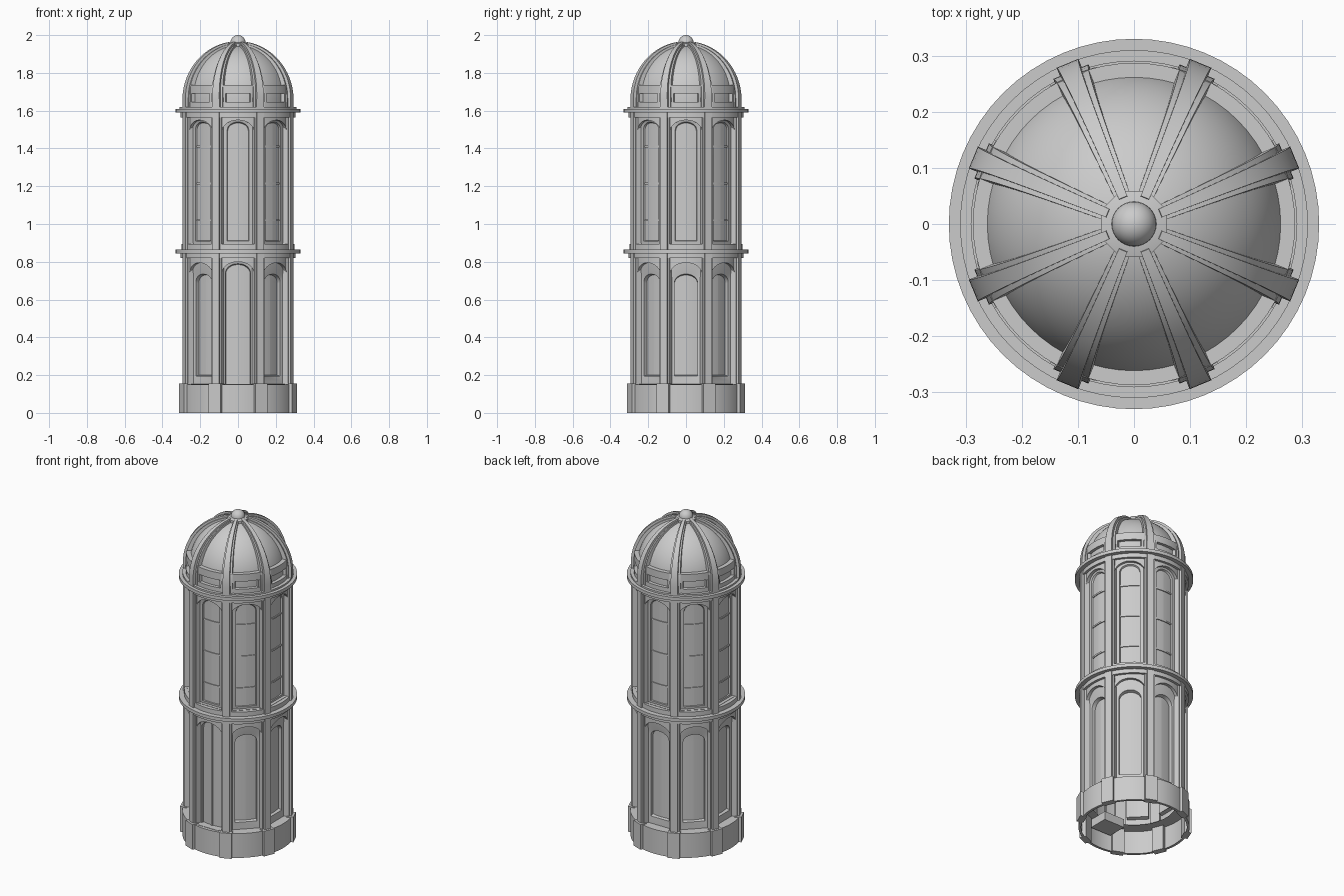
import bpy, math
from math import sin, cos, pi, radians

if "Cube" in bpy.data.objects:
    bpy.data.objects.remove(bpy.data.objects["Cube"])

BAYS = [-pi / 2 + k * pi / 4 for k in range(8)]
RIBS = [a + pi / 8 for a in BAYS]


def make(name, verts, faces, angle=35):
    me = bpy.data.meshes.new(name)
    me.from_pydata(verts, [], faces)
    me.update()
    ob = bpy.data.objects.new(name, me)
    bpy.context.collection.objects.link(ob)
    bpy.ops.object.select_all(action='DESELECT')
    ob.select_set(True)
    bpy.context.view_layer.objects.active = ob
    bpy.ops.object.shade_smooth_by_angle(angle=radians(angle))
    return ob


def lathe(name, profile, n=64, start=0.0, angle=35):
    """Spin (r, z) points, listed bottom to top on the outside."""
    m = len(profile)
    verts = [(r * cos(start + 2 * pi * i / n), r * sin(start + 2 * pi * i / n), z)
             for i in range(n) for r, z in profile]
    faces = []
    for i in range(n):
        j = (i + 1) % n
        for k in range(m - 1):
            faces.append((i * m + k, j * m + k, j * m + k + 1, i * m + k + 1))
    return make(name, verts, faces, angle)


def ring(name, r0, r1, z0, z1):
    return lathe(name, [(r0, z0), (r1, z0), (r1, z1), (r0, z1)])


def radial_bar(name, rows, angles):
    """Sweep a rectangular section; rows are (r_out, z_out, r_in, z_in, half_width)."""
    verts, faces = [], []
    for a in angles:
        b = len(verts)
        for ro, zo, ri, zi, h in rows:
            for r, t, z in ((ri, -h, zi), (ro, -h, zo), (ro, h, zo), (ri, h, zi)):
                verts.append((r * cos(a) - t * sin(a), r * sin(a) + t * cos(a), z))
        for k in range(len(rows) - 1):
            for i in range(4):
                j = (i + 1) % 4
                p = b + 4 * k
                faces.append((p + i, p + j, p + 4 + j, p + 4 + i))
        e = len(verts) - 4
        faces += [(b + 3, b + 2, b + 1, b), (e, e + 1, e + 2, e + 3)]
    return make(name, verts, faces)


def pillar(name, ro, ri, z0, z1, h, angles=RIBS):
    return radial_bar(name, [(ro, z0, ri, z0, h), (ro, z1, ri, z1, h)], angles)


def outline(hw, sill, top, scale=1.0):
    """Arched opening as (u, z), left foot over the arch to right foot."""
    rise = hw * 0.75
    pts = [(-hw, sill)]
    pts += [(-hw * cos(pi * i / 16), top - rise + rise * sin(pi * i / 16)) for i in range(17)]
    pts.append((hw, sill))
    return [(u * scale, z) for u, z in pts]


def arched_bays(name, angles, z0, z1, sections):
    """Curved wall bays with an opening stepping inwards; sections are (hw, sill, top, r)."""
    r = sections[0][3]
    w = r * pi / 8
    hw = sections[0][0]
    first = outline(*sections[0][:3])
    rect = [(-w, z0)] + [(u * w / hw, z1) for u, z in first[1:-1]] + [(w, z0)]
    loops = [(rect, r)] + [(outline(*s[:3]), s[3]) for s in sections]
    loops += [(outline(*sections[-1][:3], f), sections[-1][3]) for f in (0.5, 0.0)]
    n = len(rect)
    verts, faces = [], []
    for a in angles:
        b = len(verts)
        for pts, rad in loops:
            verts += [(rad * cos(a + u / rad), rad * sin(a + u / rad), z) for u, z in pts]
        for k in range(len(loops) - 1):
            # the last two strips only fill the pane, so they stay open at the foot
            for i in range(n if k < len(loops) - 3 else n - 1):
                j = (i + 1) % n
                p, q = b + k * n, b + (k + 1) * n
                faces.append((p + i, q + i, q + j, p + j))
    return make(name, verts, faces)


def arc_bars(name, angles, hw, r0, r1, z0, z1, n=6):
    """Short curved bars centred on each bay."""
    verts, faces = [], []
    for a in angles:
        b = len(verts)
        for i in range(n + 1):
            t = a + (2 * i / n - 1) * hw / r1
            verts += [(r * cos(t), r * sin(t), z) for r, z in ((r0, z0), (r1, z0), (r1, z1), (r0, z1))]
        for i in range(n):
            p = b + 4 * i
            for k in range(3):
                faces.append((p + k, p + 4 + k, p + 5 + k, p + k + 1))
    return make(name, verts, faces)


# hollow plinth with blocks under the pilasters
lathe("plinth", [(0.295, 0.0), (0.31, 0.0), (0.31, 0.15), (0.235, 0.15)])
pillar("plinth_blocks", 0.324, 0.285, 0.0, 0.155, 0.035)
pillar("door_threshold", 0.29, 0.17, 0.10, 0.152, 0.07, [BAYS[0]])

# lower storey: a door at the front, niches on the other seven sides
arched_bays("lower_niches", BAYS[1:], 0.15, 0.85,
            [(0.088, 0.153, 0.795, 0.29), (0.088, 0.153, 0.795, 0.272),
             (0.075, 0.165, 0.765, 0.268), (0.062, 0.195, 0.735, 0.262),
             (0.062, 0.2, 0.73, 0.24)])
arched_bays("door_bay", BAYS[:1], 0.15, 0.85,
            [(0.088, 0.153, 0.80, 0.29), (0.088, 0.153, 0.80, 0.268),
             (0.068, 0.153, 0.79, 0.265), (0.065, 0.153, 0.785, 0.25)])
pillar("door_seam", 0.256, 0.24, 0.152, 0.78, 0.005, [BAYS[0]])

# upper storey windows with glazing bars
arched_bays("upper_windows", BAYS, 0.85, 1.6,
            [(0.088, 0.895, 1.55, 0.29), (0.088, 0.895, 1.55, 0.272),
             (0.058, 0.91, 1.54, 0.268), (0.055, 0.912, 1.535, 0.258)])
for i, z in enumerate((1.02, 1.215, 1.41)):
    arc_bars(f"glazing_bar_{i + 1}", BAYS, 0.055, 0.25, 0.263, z - 0.005, z + 0.005)

# pilasters in two layers
pillar("pilaster_backs", 0.298, 0.25, 0.15, 1.6, 0.029)
pillar("pilasters", 0.31, 0.27, 0.15, 1.6, 0.02)

# string course and cornice
for name, z in (("string_course", 0.855), ("cornice", 1.6)):
    ring(name, 0.26, 0.33, z - 0.01, z + 0.01)
    ring(name + "_underside", 0.26, 0.305, z - 0.035, z - 0.01)
ring("string_course_upper_step", 0.262, 0.3, 0.865, 0.893)

# dome drum, band and shell
ring("dome_step", 0.26, 0.31, 1.61, 1.62)
ring("dome_foot", 0.26, 0.291, 1.62, 1.645)
ring("dome_band", 0.26, 0.287, 1.69, 1.735)
shell = [(0.27, 1.61)]
shell += [(0.27 * cos(pi * i / 40), 1.665 + 0.282 * sin(pi * i / 40)) for i in range(21)]
lathe("dome_shell", shell)
pillar("drum_shoulders", 0.285, 0.25, 1.62, 1.69, 0.045)


def dome_rib(name, ro, zo, h0, h1):
    rows = [(ro, 1.61, 0.25, 1.61, h0)]
    for i in range(19):
        a = radians(80.5) * i / 18
        rows.append((ro * cos(a), 1.66 + zo * sin(a), 0.25 * cos(a), 1.66 + 0.26 * sin(a),
                     h0 + (h1 - h0) * i / 18))
    return radial_bar(name, rows, RIBS)


# dome ribs in two layers
dome_rib("rib_backs", 0.294, 0.296, 0.034, 0.014)
dome_rib("ribs", 0.31, 0.307, 0.021, 0.008)

# crown collar and ball finial
lathe("crown_collar", [(0.064, 1.92), (0.064, 1.955), (0.04, 1.962), (0.0, 1.962)],
      n=8, start=pi / 8, angle=20)
bpy.ops.mesh.primitive_uv_sphere_add(segments=32, ring_count=16, radius=0.04, location=(0, 0, 1.96))
ball = bpy.context.object
ball.name = "finial_ball"
bpy.ops.object.shade_smooth()
